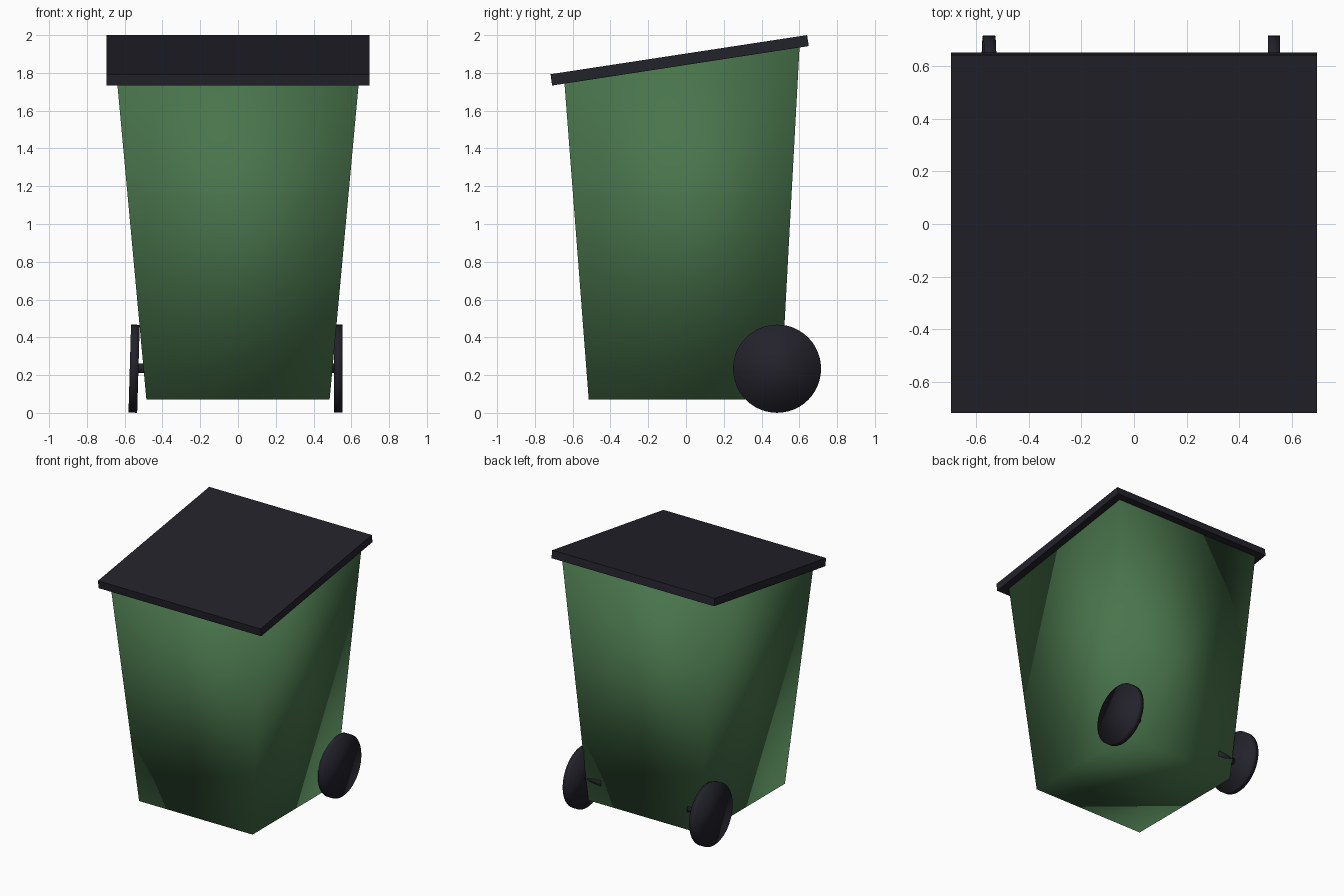
import bpy, bmesh, math
from mathutils import Vector

if "Cube" in bpy.data.objects:
    bpy.data.objects.remove(bpy.data.objects["Cube"])


def material(name, rgb):
    m = bpy.data.materials.new(name)
    m.diffuse_color = (*rgb, 1)
    m.use_nodes = True
    m.node_tree.nodes["Principled BSDF"].inputs["Base Color"].default_value = m.diffuse_color
    return m


green = material("bin green", (0.066, 0.175, 0.071))
black = material("dark plastic", (0.0165, 0.016, 0.024))


def finish(bm, name, mat, smooth):
    bmesh.ops.recalc_face_normals(bm, faces=bm.faces)
    for f in bm.faces:
        f.smooth = smooth
    me = bpy.data.meshes.new(name)
    bm.to_mesh(me)
    bm.free()
    me.materials.append(mat)
    ob = bpy.data.objects.new(name, me)
    bpy.context.collection.objects.link(ob)
    return ob


def prism(name, mat, lower, upper, smooth):
    """Box between two rings of four corners."""
    bm = bmesh.new()
    lo = [bm.verts.new(p) for p in lower]
    up = [bm.verts.new(p) for p in upper]
    bm.faces.new(lo)
    bm.faces.new(up)
    for i in range(4):
        j = (i + 1) % 4
        bm.faces.new((lo[i], lo[j], up[j], up[i]))
    return finish(bm, name, mat, smooth)


def ring(x, front, back):
    (yf, zf), (yb, zb) = front, back
    return [(-x, yf, zf), (x, yf, zf), (x, yb, zb), (-x, yb, zb)]


def rod(name, a, b, r, sides):
    """Smooth cylinder from point a to point b."""
    a, b = Vector(a), Vector(b)
    bm = bmesh.new()
    bmesh.ops.create_cone(bm, cap_ends=True, segments=sides,
                          radius1=r, radius2=r, depth=(b - a).length)
    ob = finish(bm, name, black, True)
    ob.location = (a + b) / 2
    ob.rotation_mode = 'QUATERNION'
    ob.rotation_quaternion = (b - a).to_track_quat('Z', 'Y')
    return ob


# Tapered body, with its slanted top tucked into the lid
prism("body", green,
      ring(0.485, (-0.515, 0.07), (0.50, 0.07)),
      ring(0.641, (-0.645, 1.765), (0.602, 1.955)), True)

# Sloping lid slab
prism("lid", black,
      ring(0.695, (-0.709, 1.733), (0.650, 1.942)),
      ring(0.695, (-0.717, 1.793), (0.641, 2.0)), False)

# Wheels (the left one leans slightly) and axle stubs
lean = 0.0225 * math.tan(math.radians(1.7))
rod("right_wheel", (0.508, 0.482, 0.234), (0.554, 0.482, 0.234), 0.233, 48)
rod("left_wheel", (-0.527, 0.482, 0.234 - lean), (-0.573, 0.482, 0.234 + lean), 0.233, 48)
for side, name in ((1, "right_axle"), (-1, "left_axle")):
    rod(name, (side * 0.535, 0.478, 0.236), (side * 0.37, 0.497, 0.236), 0.026, 16)
